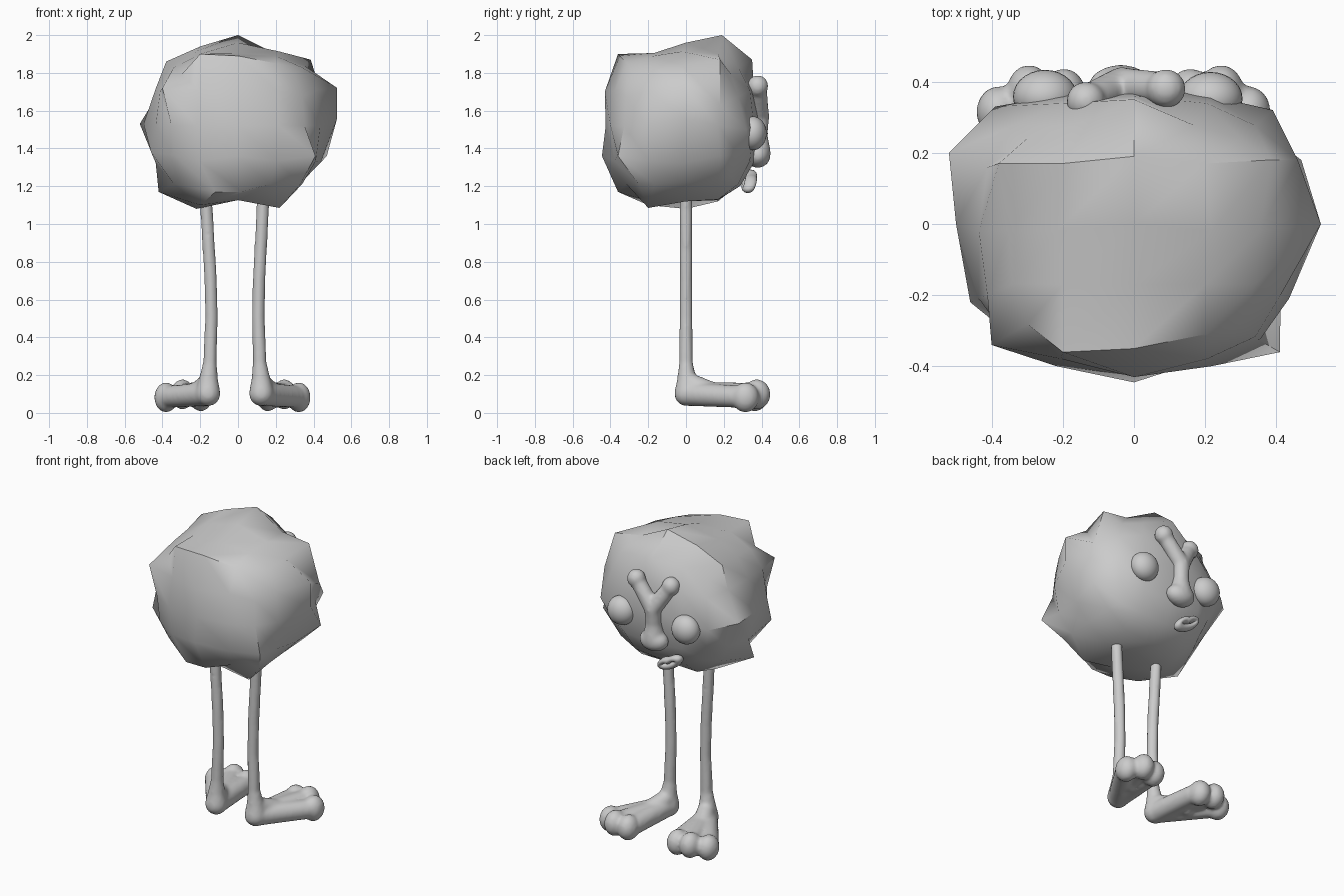
import bpy, bmesh, math
from mathutils import Vector

if "Cube" in bpy.data.objects:
    bpy.data.objects.remove(bpy.data.objects["Cube"])

grey = bpy.data.materials.new("warm_grey")
grey.diffuse_color = (0.6, 0.6, 0.6, 1)
grey.use_nodes = True
grey.node_tree.nodes["Principled BSDF"].inputs["Base Color"].default_value = grey.diffuse_color


def add_object(name, bm, angle):
    mesh = bpy.data.meshes.new(name)
    bmesh.ops.recalc_face_normals(bm, faces=bm.faces[:])
    bm.to_mesh(mesh)
    bm.free()
    mesh.materials.append(grey)
    ob = bpy.data.objects.new(name, mesh)
    bpy.context.collection.objects.link(ob)
    bpy.ops.object.select_all(action='DESELECT')
    bpy.context.view_layer.objects.active = ob
    ob.select_set(True)
    bpy.ops.object.shade_smooth_by_angle(angle=math.radians(angle))
    return ob


def ball(bm, centre, size, segments=20):
    made = bmesh.ops.create_uvsphere(bm, u_segments=segments, v_segments=segments // 2 + 2, radius=1)
    for v in made['verts']:
        v.co = Vector(centre) + Vector([c * s for c, s in zip(v.co, size)])


def limb(bm, a, b, steps):
    """Row of overlapping balls from a to b, each given as x, y, z, radius."""
    for i in range(steps + 1):
        x, y, z, r = [p + (q - p) * i / steps for p, q in zip(a, b)]
        ball(bm, (x, y, z), (r, r, r), 14)


def fuse(ob, voxel, rounds):
    m = ob.modifiers.new("fuse", 'REMESH')
    m.mode, m.voxel_size, m.use_smooth_shade = 'VOXEL', voxel, True
    m = ob.modifiers.new("soften", 'SMOOTH')
    m.factor, m.iterations = 0.5, rounds


# Body: rounded block, with its nearest corners pulled out to crags
bm = bmesh.new()
bmesh.ops.create_cube(bm, size=2)
bmesh.ops.subdivide_edges(bm, edges=bm.edges[:], cuts=3, use_grid_fill=True)
for v in bm.verts:
    d = v.co.normalized()
    r = sum(abs(c) ** 2.5 for c in d) ** (-1 / 2.5)
    v.co = Vector((d.x * r * 0.465, d.y * r * 0.405 - 0.02, d.z * r * 0.42 + 1.52))
crags = [
    (0, 0.19, 2.0), (0, 0, 1.96), (-0.2, 0.17, 1.94), (0.2, 0.17, 1.9), (0.385, 0.18, 1.87),
    (-0.38, 0.17, 1.86), (-0.2, -0.36, 1.9), (0, -0.35, 1.89), (0.2, -0.31, 1.85),
    (-0.4, -0.34, 1.72), (0.525, 0.0, 1.56), (0.525, 0.0, 1.72), (0.46, 0.18, 1.63),
    (-0.52, 0.2, 1.53), (-0.5, 0, 1.53), (0.41, -0.36, 1.36), (0.47, 0.18, 1.36),
    (0, -0.445, 1.36), (-0.46, -0.22, 1.38), (-0.42, -0.1, 1.17), (-0.12, -0.36, 1.17),
    (0.02, -0.36, 1.17), (0, -0.43, 1.7), (-0.22, 0, 1.08), (0.22, -0.2, 1.085),
    (-0.2, -0.2, 1.1), (0.22, 0, 1.12), (0, 0, 1.13), (0.39, 0.32, 1.5), (-0.39, 0.33, 1.5),
    (0, 0.385, 1.55), (0.2, 0.17, 1.13), (-0.2, 0.17, 1.12), (0, 0.35, 1.87),
    (0, -0.17, 1.905), (-0.2, -0.17, 1.9), (0.2, -0.17, 1.89), (0.335, -0.02, 1.22),
    (0.33, -0.25, 1.21), (0.335, 0.17, 1.23),
]
free = list(bm.verts)
for c in crags:
    near = min(free, key=lambda v: (v.co - Vector(c)).length)
    near.co = c
    free.remove(near)
add_object("craggy_body", bm, 42)

# Legs with three-toed feet; the left one is slightly more splayed
toes = [(0.322, 0.315, 0.082), (0.245, 0.375, 0.098), (0.158, 0.365, 0.088)]
path = [(0.135, 0, 1.16, 0.035), (0.123, 0, 0.92, 0.035), (0.111, 0, 0.7, 0.035),
        (0.108, 0, 0.5, 0.035), (0.115, 0, 0.26, 0.038), (0.122, 0.004, 0.17, 0.052),
        (0.124, 0.004, 0.102, 0.067)]
for side in ("right", "left"):
    def place(p):
        return p if side == "right" else (-(p[0] * 1.12 + 0.02),) + tuple(p[1:])
    bm = bmesh.new()
    for a, b in zip(path, path[1:]):
        limb(bm, place(a), place(b), 14)
    for t in toes:
        knuckle = (t[0] * 0.93, t[1] * 0.86, t[2] + 0.004, 0.06)
        limb(bm, place((0.126, 0.01, 0.1, 0.064)), place(knuckle), 14)
        ball(bm, place(t), (0.063, 0.073, 0.08))
    limb(bm, place((0.13, 0.035, 0.15, 0.055)), place((0.2, 0.2, 0.085, 0.055)), 10)
    fuse(add_object(side + "_leg_and_foot", bm, 60), 0.011, 8)

# Forked nose: two bulbous prongs meeting in a bridge that swells at the tip
bm = bmesh.new()
fork = (-0.035, 0.39, 1.57, 0.052)
for tip in ((-0.135, 0.345, 1.725, 0.047), (0.09, 0.38, 1.73, 0.047)):
    limb(bm, tip, fork, 12)
    ball(bm, tip[:3], (0.056, 0.056, 0.058))
limb(bm, fork, (-0.037, 0.385, 1.47, 0.048), 8)
limb(bm, (-0.037, 0.385, 1.47, 0.048), (-0.037, 0.38, 1.375, 0.07), 8)
ball(bm, (-0.037, 0.38, 1.365), (0.095, 0.068, 0.068))
fuse(add_object("forked_nose", bm, 60), 0.01, 8)

# Eyes
for name, x, y in (("right_eye", 0.215, 0.352), ("left_eye", -0.25, 0.358)):
    bm = bmesh.new()
    ball(bm, (x, y, 1.48), (0.09, 0.075, 0.09), 28)
    add_object(name, bm, 60)

# Lips: a flattened ring with a dipped upper edge, one corner raised
bm = bmesh.new()
n, m = 28, 12
rings = []
for i in range(n):
    a = 2 * math.pi * i / n
    ca, sa = math.cos(a), math.sin(a)
    dip = 0.01 * math.exp(-(ca / 0.3) ** 2) if sa > 0 else 0
    ring = []
    for j in range(m):
        t = 2 * math.pi * j / m
        k = 0.024 * math.cos(t)
        x = (0.062 + k) * ca
        ring.append(bm.verts.new((-0.122 + x, 0.335 + 0.032 * math.sin(t) + 0.01 * sa,
                                  1.226 + (0.025 + k) * sa - dip - 0.45 * x)))
    rings.append(ring)
for i in range(n):
    p, q = rings[i], rings[(i + 1) % n]
    for j in range(m):
        k = (j + 1) % m
        bm.faces.new((p[j], q[j], q[k], p[k]))
add_object("lips", bm, 60)
